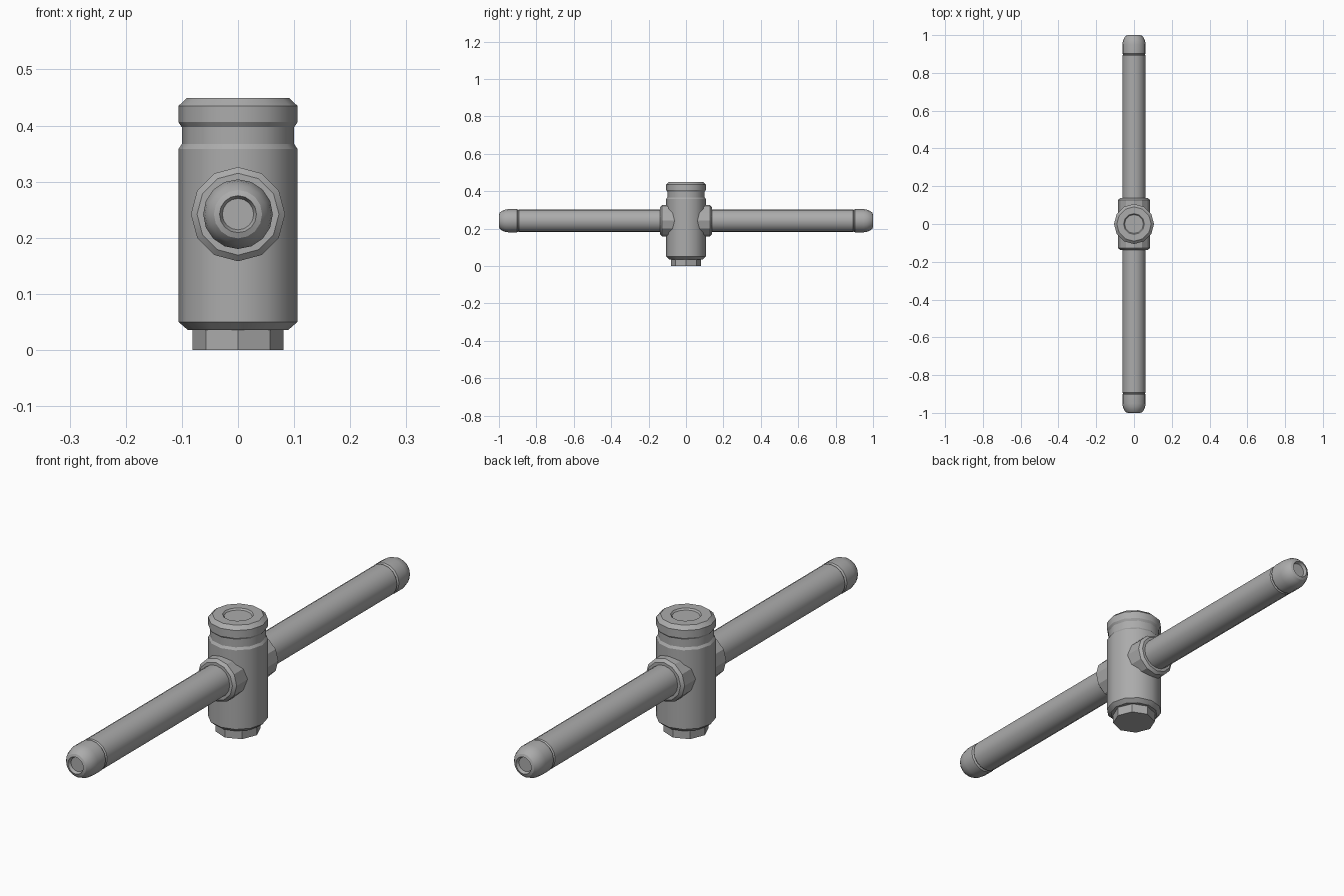
import bpy, bmesh, math
from mathutils import Matrix

cube = bpy.data.objects.get("Cube")
if cube:
    bpy.data.objects.remove(cube)

grey = bpy.data.materials.new("steel grey")
grey.use_nodes = True
grey.diffuse_color = (0.41, 0.41, 0.41, 1)
grey.node_tree.nodes["Principled BSDF"].inputs["Base Color"].default_value = grey.diffuse_color

BAR_Z = 0.242


def lathe(name, profile, sides, matrix=Matrix(), angle=28):
    """Revolve (radius, height) points about z, then place with matrix."""
    bm = bmesh.new()
    rings = []
    for r, h in profile:
        turns = [2 * math.pi * i / sides for i in range(sides)]
        rings.append([bm.verts.new((r * math.cos(a), r * math.sin(a), h)) for a in turns])
    for low, high in zip(rings, rings[1:]):
        for i in range(sides):
            j = (i + 1) % sides
            bm.faces.new((low[i], low[j], high[j], high[i]))
    bm.faces.new(rings[0][::-1])
    bm.faces.new(rings[-1])
    bm.transform(matrix)
    bmesh.ops.recalc_face_normals(bm, faces=bm.faces)
    mesh = bpy.data.meshes.new(name)
    bm.to_mesh(mesh)
    bm.free()
    mesh.materials.append(grey)
    obj = bpy.data.objects.new(name, mesh)
    bpy.context.collection.objects.link(obj)
    bpy.ops.object.select_all(action='DESELECT')
    obj.select_set(True)
    bpy.context.view_layer.objects.active = obj
    bpy.ops.object.shade_smooth_by_angle(angle=math.radians(angle))
    return obj


# Socket stub under the head
lathe("drive_stub", [(0.081, 0), (0.081, 0.06)], 8)

# Head with chamfers, neck groove and dished top
lathe("head", [(0.09, 0.036), (0.106, 0.05), (0.106, 0.358), (0.1, 0.367), (0.1, 0.397),
               (0.106, 0.406), (0.106, 0.435), (0.091, 0.449), (0.055, 0.449),
               (0.05, 0.443)], 12, angle=31)

# Handle halves: collar, bar and rounded cap on each side
for side, tilt in (("front", 90), ("back", -90)):
    place = Matrix.Translation((0, 0, BAR_Z)) @ Matrix.Rotation(math.radians(tilt), 4, 'X')
    lathe(side + "_collar", [(0.084, 0), (0.084, 0.128), (0.073, 0.138), (0.058, 0.138)],
          12, place)
    lathe(side + "_bar", [(0.061, 0), (0.061, 0.892), (0.057, 0.897), (0.057, 0.91)],
          16, place)
    lathe(side + "_cap", [(0.057, 0.897), (0.062, 0.903), (0.062, 0.95), (0.059, 0.968),
                          (0.052, 0.985), (0.043, 0.996), (0.033, 1.0), (0.028, 0.988)],
          16, place)
